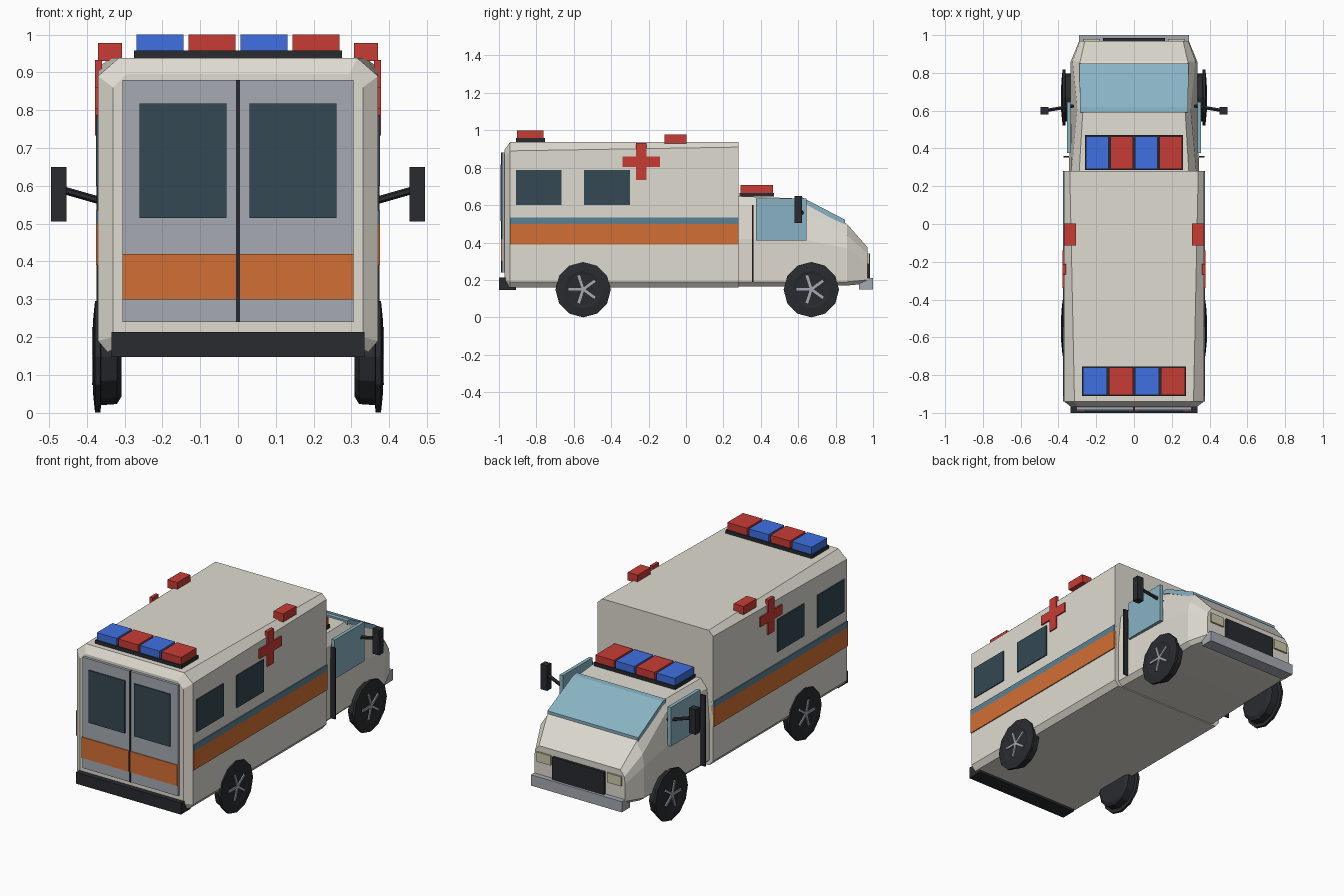
import bpy, bmesh, math
from mathutils import Vector, Matrix

if "Cube" in bpy.data.objects:
    bpy.data.objects.remove(bpy.data.objects["Cube"])

# colours
def mat(name, r, g, b):
    m = bpy.data.materials.new(name)
    m.diffuse_color = (r, g, b, 1)
    m.use_nodes = True
    m.node_tree.nodes["Principled BSDF"].inputs["Base Color"].default_value = m.diffuse_color
    return m

CREAM = mat("cream", .74, .71, .64)
BLACK = mat("black", .022, .024, .028)
STEEL = mat("steel", .38, .41, .45)
GLASS = mat("dark_glass", .035, .065, .085)
SKY = mat("pale_glass", .25, .45, .55)
TEAL = mat("teal", .11, .22, .29)
ORANGE = mat("orange", .65, .16, .035)
RED = mat("red", .58, .045, .035)
BLUE = mat("blue", .05, .16, .75)
LAMP = mat("lamp", .62, .58, .40)

def make(name, bm, material):
    bmesh.ops.recalc_face_normals(bm, faces=bm.faces)
    me = bpy.data.meshes.new(name)
    bm.to_mesh(me)
    bm.free()
    ob = bpy.data.objects.new(name, me)
    me.materials.append(material)
    bpy.context.collection.objects.link(ob)
    return ob

def add_box(bm, x0, x1, y0, y1, z0, z1):
    m = Matrix.Translation(((x0 + x1) / 2, (y0 + y1) / 2, (z0 + z1) / 2))
    bmesh.ops.create_cube(bm, size=1, matrix=m @ Matrix.Diagonal((x1 - x0, y1 - y0, z1 - z0, 1)))

def box(name, material, *dims):
    bm = bmesh.new()
    add_box(bm, *dims)
    return make(name, bm, material)

def pair(name, material, *dims):
    """Box on the right side and its mirror image on the left."""
    x0, x1, *rest = dims
    box("right_" + name, material, x0, x1, *rest)
    box("left_" + name, material, -x1, -x0, *rest)

def loft(name, material, sections):
    """Symmetric shell through half cross-sections [(y, [(x, z), ...]), ...]."""
    bm = bmesh.new()
    rings = []
    for y, half in sections:
        pts = half + [(-x, z) for x, z in reversed(half)]
        rings.append([bm.verts.new((x, y, z)) for x, z in pts])
    n = len(rings[0])
    for a, b in zip(rings, rings[1:]):
        for i in range(n):
            j = (i + 1) % n
            bm.faces.new((a[i], a[j], b[j], b[i]))
    bm.faces.new(rings[0])
    bm.faces.new(rings[-1])
    return make(name, bm, material)

def rod(name, material, a, b, radius, sides=6):
    a, b = Vector(a), Vector(b)
    bm = bmesh.new()
    m = Matrix.Translation((a + b) / 2) @ (b - a).to_track_quat('Z', 'Y').to_matrix().to_4x4()
    bmesh.ops.create_cone(bm, cap_ends=True, segments=sides, radius1=radius, radius2=radius,
                          depth=(b - a).length, matrix=m)
    return make(name, bm, material)

# patient compartment with chamfered edges
loft("rear_body", CREAM, [
    (-.97, [(.31, .18), (.33, .20), (.33, .86), (.295, .895)]),
    (-.94, [(.345, .16), (.37, .19), (.37, .89), (.315, .938)]),
    (.28, [(.345, .16), (.37, .19), (.37, .91), (.34, .938)])])

# cab
loft("cab", CREAM, [
    (.28, [(.32, .165), (.345, .19), (.345, .42), (.33, .60), (.29, .648)]),
    (.61, [(.31, .165), (.335, .19), (.335, .42), (.30, .58), (.27, .635)]),
    (.86, [(.31, .17), (.335, .19), (.335, .37), (.325, .44), (.285, .50)]),
    (.97, [(.27, .18), (.29, .20), (.29, .30), (.285, .34), (.26, .375)])])

# windscreen slab lying on the slope
loft("windscreen", SKY, [
    (.59, [(.285, .622), (.285, .645)]),
    (.62, [(.285, .615), (.285, .642)]),
    (.85, [(.29, .49), (.29, .522)])])

# cab side windows and door seams
pair("cab_window", SKY, .335, .355, .375, .645, .41, .635)
pair("door_seam", BLACK, .345, .374, .353, .361, .19, .60)

# side stripes and windows
pair("orange_stripe", ORANGE, .36, .376, -.94, .28, .39, .50)
pair("teal_stripe", TEAL, .36, .376, -.94, .28, .50, .535)
pair("rear_side_window", GLASS, .36, .376, -.91, -.665, .60, .787)
pair("middle_side_window", GLASS, .36, .376, -.545, -.30, .60, .787)

# red crosses
for side, s in (("right", 1), ("left", -1)):
    bm = bmesh.new()
    w, l = .028, .1
    pts = [(w, l), (w, w), (l, w), (l, -w), (w, -w), (w, -l),
           (-w, -l), (-w, -w), (-l, -w), (-l, w), (-w, w), (-w, l)]
    f = bm.faces.new([bm.verts.new((s * .36, -.24 + y, .833 + z)) for y, z in pts])
    ext = bmesh.ops.extrude_face_region(bm, geom=[f])
    bmesh.ops.translate(bm, vec=(s * .018, 0, 0),
                        verts=[v for v in ext["geom"] if isinstance(v, bmesh.types.BMVert)])
    make(side + "_cross", bm, RED)

# rear doors
pair("rear_door", STEEL, .004, .305, -.985, -.96, .24, .88)
box("rear_door_seam", BLACK, -.005, .005, -.988, -.96, .24, .88)
pair("rear_door_window", GLASS, .03, .26, -.992, -.98, .515, .818)
pair("rear_door_stripe", ORANGE, .005, .305, -.99, -.98, .30, .42)

# bumpers, grille and headlights
box("rear_bumper", BLACK, -.335, .335, -1.0, -.91, .147, .213)
box("front_bumper", STEEL, -.29, .29, .925, 1.0, .148, .21)
box("grille", BLACK, -.165, .165, .96, .985, .21, .34)
pair("headlight", LAMP, .18, .27, .96, .98, .285, .34)

# light bars
for name, hw, y0, y1, z in (("rear", .275, -.91, -.755, .938), ("cab", .26, .285, .47, .645)):
    box(name + "_light_bar_base", BLACK, -hw, hw, y0, y1, z, z + .02)
    step = 2 * hw / 4
    for i in range(4):
        x = -hw + i * step + .006
        box(f"{name}_light_{i + 1}", (BLUE, RED)[i % 2], x, x + step - .012,
            y0 + .006, y1 - .006, z + .018, z + .062)
pair("roof_side_light", RED, .307, .37, -.115, .003, .93, .977)

# mirrors on arms
pair("mirror", BLACK, .453, .495, .58, .62, .505, .65)
for side, s in (("right", 1), ("left", -1)):
    rod(side + "_mirror_arm", BLACK, (s * .32, .625, .548), (s * .46, .602, .588), .01)

# wheels: lathed tyre, hub and five spokes
PROFILE = [(.308, 0), (.308, .105), (.32, .125), (.362, .128), (.364, .148), (.378, .148),
           (.383, .10), (.379, .085), (.379, 0)]
SIDES = 12
for end, y in (("rear", -.55), ("front", .67)):
    for side, s in (("right", 1), ("left", -1)):
        bm = bmesh.new()
        rings = []
        for x, r in PROFILE:
            n = SIDES if r else 1
            rings.append([bm.verts.new((s * x, y + r * math.sin(a), .148 + r * math.cos(a)))
                          for a in (2 * math.pi * k / SIDES for k in range(n))])
        for a, b in zip(rings, rings[1:]):
            for i in range(SIDES):
                j = (i + 1) % SIDES
                if len(a) == 1:
                    bm.faces.new((a[0], b[i], b[j]))
                elif len(b) == 1:
                    bm.faces.new((a[i], a[j], b[0]))
                else:
                    bm.faces.new((a[i], a[j], b[j], b[i]))
        make(f"{end}_{side}_tyre", bm, BLACK)
        bm = bmesh.new()
        for k in range(5):
            b2 = bmesh.new()
            add_box(b2, -.005, .005, -.007, .007, 0, .078)
            me = bpy.data.meshes.new("spoke")
            b2.transform(Matrix.Translation((s * .381, y, .15)) @
                         Matrix.Rotation(2 * math.pi * (k + .25) / 5, 4, 'X'))
            b2.to_mesh(me)
            b2.free()
            bm.from_mesh(me)
            bpy.data.meshes.remove(me)
        make(f"{end}_{side}_spokes", bm, STEEL)
